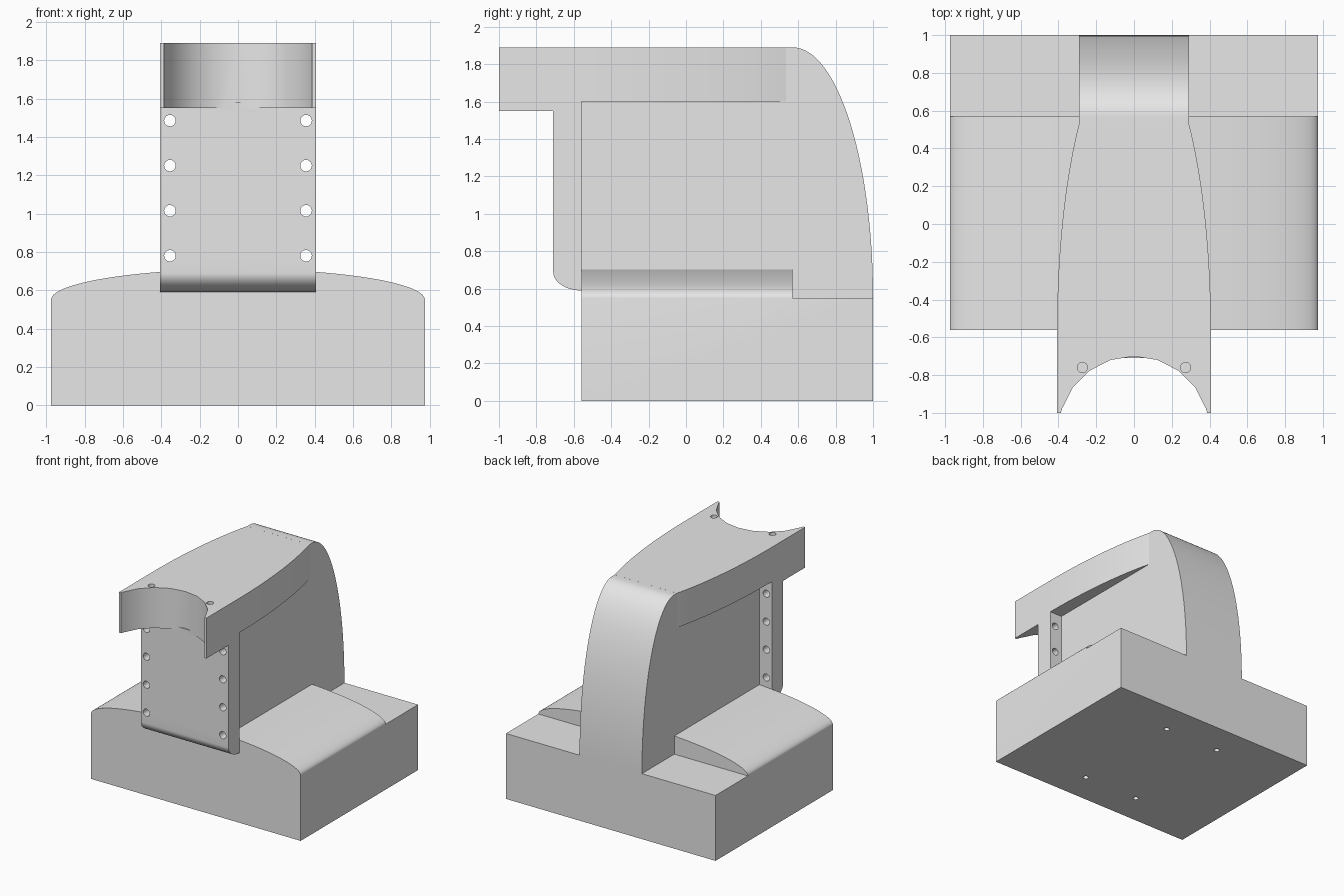
import bpy, bmesh
from math import sin, cos, pi, radians, sqrt

cube = bpy.data.objects.get("Cube")
if cube:
    bpy.data.objects.remove(cube, do_unlink=True)

grey = bpy.data.materials.new("light_grey")
grey.use_nodes = True
grey.diffuse_color = (0.8, 0.8, 0.8, 1)
grey.node_tree.nodes["Principled BSDF"].inputs["Base Color"].default_value = (0.8, 0.8, 0.8, 1)


def prism(name, outline, axis, lo, hi):
    """Extrude a 2D outline along one axis from lo to hi."""
    place = {"x": lambda p, q, e: (e, p, q),
             "y": lambda p, q, e: (p, e, q),
             "z": lambda p, q, e: (p, q, e)}[axis]
    bm = bmesh.new()
    rings = [[bm.verts.new(place(p, q, e)) for p, q in outline] for e in (lo, hi)]
    n = len(outline)
    for ring in rings:
        bm.faces.new(ring)
    for i in range(n):
        j = (i + 1) % n
        bm.faces.new((rings[0][i], rings[0][j], rings[1][j], rings[1][i]))
    bmesh.ops.recalc_face_normals(bm, faces=bm.faces)
    mesh = bpy.data.meshes.new(name)
    bm.to_mesh(mesh)
    bm.free()
    mesh.materials.append(grey)
    obj = bpy.data.objects.new(name, mesh)
    bpy.context.collection.objects.link(obj)
    return obj


def arc(cx, cy, rx, ry, start, end, steps):
    angles = [radians(start + (end - start) * i / steps) for i in range(steps + 1)]
    return [(cx + rx * cos(a), cy + ry * sin(a)) for a in angles]


def rect(p0, p1, q0, q1):
    return [(p0, q0), (p1, q0), (p1, q1), (p0, q1)]


def drill(name, p, q, radius, axis, lo, hi):
    return prism(name, arc(p, q, radius, radius, 0, 345, 23), axis, lo, hi)


def combine(target, tool, operation="DIFFERENCE"):
    """Apply a boolean and discard the tool object."""
    mod = target.modifiers.new("combine", "BOOLEAN")
    mod.operation, mod.solver, mod.object = operation, "EXACT", tool
    bpy.context.view_layer.objects.active = target
    bpy.ops.object.modifier_apply(modifier=mod.name)
    bpy.data.objects.remove(tool, do_unlink=True)


# Base: block with a shallow domed top, stepped flat at the back
half_w, front, step, shelf = 0.975, -0.56, 0.57, 0.55
base = prism("base", [(-half_w, 0), (half_w, 0)] + arc(0, shelf, half_w, 0.16, 0, 180, 64),
             "y", front, 1)
combine(base, prism("step_cutter", rect(-1.2, 1.2, shelf, 1), "y", step, 1.2))
for x in (-0.262, 0.262):
    for y in (-0.29, 0.72):
        combine(base, drill("base_hole_cutter", x, y, 0.022, "z", -0.1, 0.2))

# Column: narrow upright wall with an elliptical back, notched to receive the head
col_w, top, under, head_back = 0.29, 1.89, 1.60, 0.535
column = prism("column",
               [(front, under), (front, 0.65), (0.5, 0.65), (0.5, shelf)]
               + arc(step, shelf, 0.43, top - shelf, 0, 90, 48)
               + [(head_back, top), (head_back, under)],
               "x", -col_w, col_w)

# Head: tapering top slab with a scooped front
head_w, lip = 0.407, 1.55
taper_end = sqrt(1 - (col_w / head_w) ** 2)
side = []
for i in range(33):
    t = taper_end * i / 32
    side.append((head_w * sqrt(1 - t * t), front + (1 - front) * t))
scoop = [(0.4 * sin(radians(a)), -1.1 + 0.4 * cos(radians(a))) for a in range(-72, 73, 18)]
tip = 0.387
outline = ([(-head_w, -1), (-tip, -1)] + scoop + [(tip, -1), (head_w, -1)]
           + side + [(-x, y) for x, y in reversed(side)])
head = prism("head_and_mount_plate", outline, "z", lip, top)
combine(head, prism("underside_cutter", rect(-1, 1, 1.4, under), "y", front, 1.2))

# Mount plate under the head, rounded along its lower front edge
plate = prism("mount_plate",
              arc(front, 0.69, 0.15, 0.10, 180, 270, 16) + [(front, 1.58), (-0.71, 1.58)],
              "x", -head_w, head_w)
combine(head, plate, "UNION")

# Plate through holes and blind holes in the top of the head
for x in (-0.355, 0.355):
    for row in range(4):
        combine(head, drill("plate_hole_cutter", x, 0.78 + 0.235 * row, 0.03, "y", -0.8, -0.5))
for x in (-0.273, 0.273):
    combine(head, drill("top_hole_cutter", x, -0.76, 0.027, "z", top - 0.12, top + 0.1))

# Smooth the curved walls while keeping hard edges
for obj in (base, column, head):
    bpy.ops.object.select_all(action="DESELECT")
    obj.select_set(True)
    bpy.context.view_layer.objects.active = obj
    bpy.ops.object.shade_smooth_by_angle(angle=radians(30))
